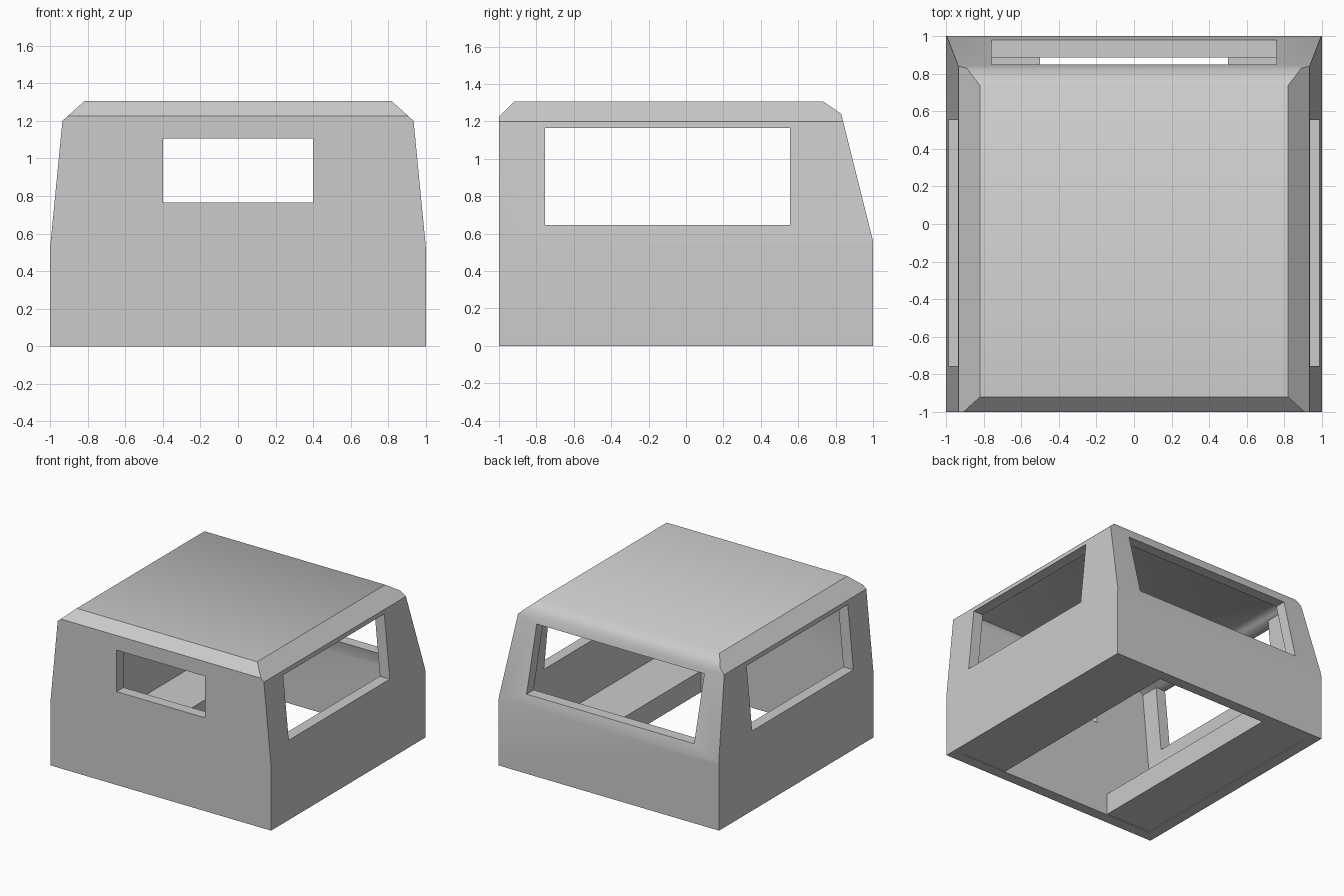
import bpy, bmesh
from math import radians

if "Cube" in bpy.data.objects:
    bpy.data.objects.remove(bpy.data.objects["Cube"])


def prism(name, profile, axis, lo, hi):
    """Extrude a 2D profile (u, z) along x or y."""
    bm = bmesh.new()
    place = (lambda u, z, t: (t, u, z)) if axis == 'x' else (lambda u, z, t: (u, t, z))
    face = bm.faces.new([bm.verts.new(place(u, z, lo)) for u, z in profile])
    ext = bmesh.ops.extrude_face_region(bm, geom=[face])
    verts = [g for g in ext['geom'] if isinstance(g, bmesh.types.BMVert)]
    d = hi - lo
    bmesh.ops.translate(bm, verts=verts, vec=(d, 0, 0) if axis == 'x' else (0, d, 0))
    bmesh.ops.recalc_face_normals(bm, faces=bm.faces)
    me = bpy.data.meshes.new(name)
    bm.to_mesh(me)
    bm.free()
    ob = bpy.data.objects.new(name, me)
    bpy.context.collection.objects.link(ob)
    return ob


def box(name, x0, x1, y0, y1, z0, z1):
    return prism(name, [(x0, z0), (x1, z0), (x1, z1), (x0, z1)], 'y', y0, y1)


def boolean(ob, cutter, op):
    bpy.ops.object.select_all(action='DESELECT')
    bpy.context.view_layer.objects.active = ob
    ob.select_set(True)
    m = ob.modifiers.new('cut', 'BOOLEAN')
    m.operation, m.object, m.solver = op, cutter, 'EXACT'
    bpy.ops.object.modifier_apply(modifier=m.name)
    bpy.data.objects.remove(cutter)


def hull(name, side, half):
    """Intersect a side profile with a mirrored front profile."""
    ob = prism(name, side, 'x', -1.2, 1.2)
    section = half + [(-x, z) for x, z in reversed(half)]
    boolean(ob, prism('section', section, 'y', -1.2, 1.2), 'INTERSECT')
    return ob


# Cab shell: outer hull minus the inner hull
cab = hull('cab_shell',
           [(-1, 0), (1, 0), (1, 0.56), (0.83, 1.24), (0.735, 1.305), (-0.92, 1.305), (-1, 1.225)],
           [(1, -0.2), (1, 0.53), (0.935, 1.2), (0.819, 1.305), (0.7085, 1.405)])
cavity = hull('cavity',
              [(-0.91, -0.1), (0.91, -0.1), (0.91, 0.55), (0.755, 1.18), (0.70, 1.22),
               (-0.885, 1.22), (-0.91, 1.19)],
              [(0.91, -0.2), (0.91, 0.525), (0.85, 1.165), (0.78, 1.225), (0.70, 1.3)])
boolean(cab, cavity, 'DIFFERENCE')

# Window openings: both sides, small rear window, wide windscreen
for args in [(-1.3, -0.6, -0.755, 0.555, 0.645, 1.165),
             (0.6, 1.3, -0.755, 0.555, 0.645, 1.165),
             (-0.4, 0.4, -1.3, -0.8, 0.765, 1.105),
             (-0.76, 0.76, 0.6, 1.3, 0.64, 1.165)]:
    boolean(cab, box('opening', *args), 'DIFFERENCE')

bpy.ops.object.select_all(action='DESELECT')
cab.select_set(True)
bpy.context.view_layer.objects.active = cab
bpy.ops.object.shade_smooth_by_angle(angle=radians(41.9))

# Raised floor strips along both sides, leaving the middle open
for side, x0, x1 in (('left', -0.91, -0.5), ('right', 0.5, 0.91)):
    box('floor_strip_' + side, x0, x1, -0.91, 0.91, 0.005, 0.18)
